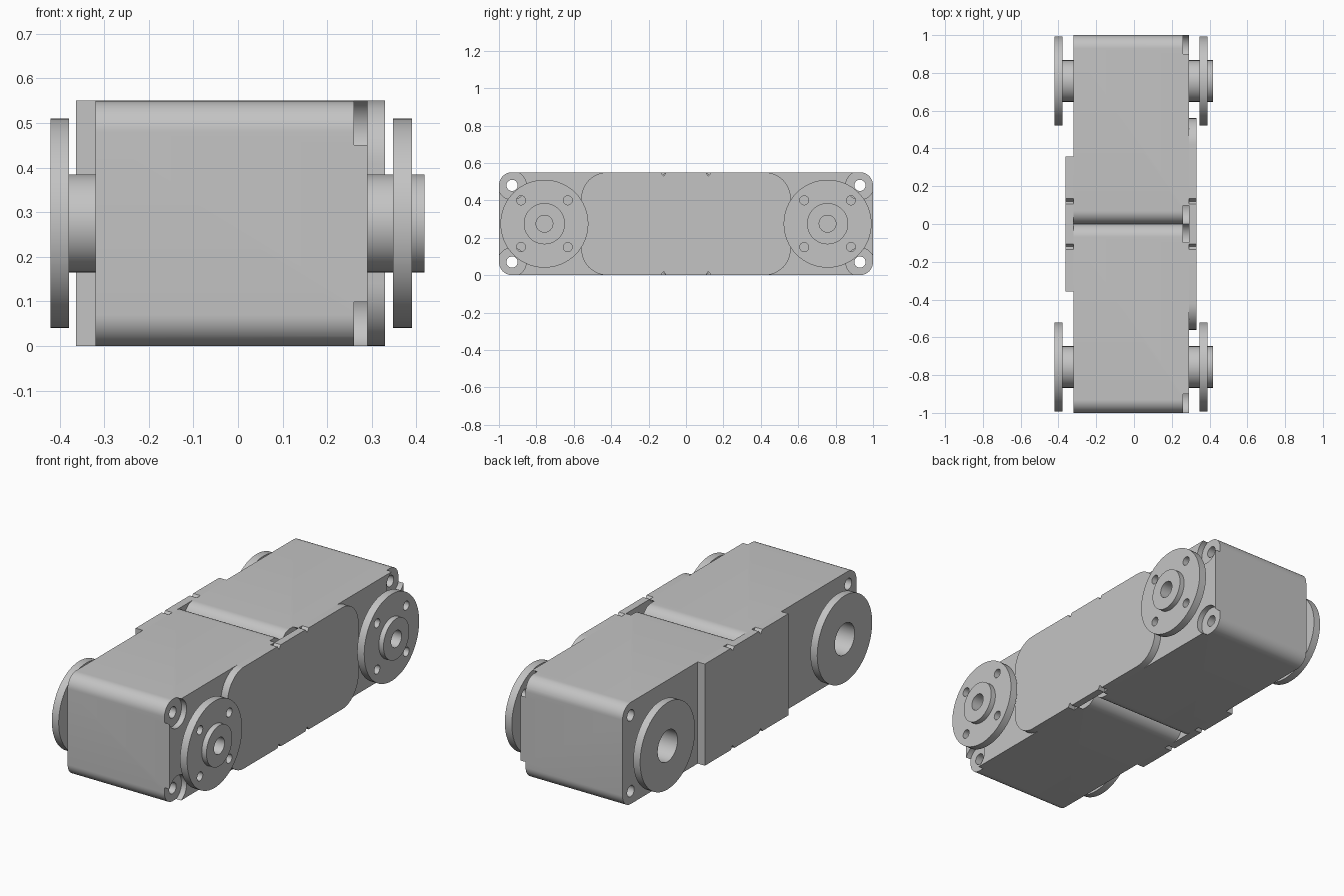
import bpy, bmesh, math

cube = bpy.data.objects.get("Cube")
if cube:
    bpy.data.objects.remove(cube, do_unlink=True)

MID = 0.275      # mid height, also half height
AXLE = 0.757     # distance of the flange axes from the middle

grey = bpy.data.materials.new("light_grey")
grey.use_nodes = True
colour = (0.55, 0.55, 0.55, 1)
grey.diffuse_color = colour
grey.node_tree.nodes["Principled BSDF"].inputs["Base Color"].default_value = colour


def arc(cy, cz, r, a0, a1, n=12):
    """Points on an arc in the side plane, angles in degrees."""
    angles = [math.radians(a0 + (a1 - a0) * i / n) for i in range(n + 1)]
    return [(cy + r * math.cos(a), cz + r * math.sin(a)) for a in angles]


def circle(cy, cz, r, n=64):
    return arc(cy, cz, r, 0, 360, n)[:-1]


def mirrored(quadrant, shared=False):
    """Complete an outline from its first quadrant (right to middle)."""
    flipped = [(-y, z) for y, z in reversed(quadrant)]
    top = quadrant + (flipped[1:] if shared else flipped)
    return top + [(-y, -z) for y, z in top]


def prism(name, outline, x0, x1):
    """Extrude an outline, given around mid height, along x."""
    bm = bmesh.new()
    face = bm.faces.new([bm.verts.new((x0, y, z + MID)) for y, z in outline])
    new = bmesh.ops.extrude_face_region(bm, geom=[face])["geom"]
    verts = [v for v in new if isinstance(v, bmesh.types.BMVert)]
    bmesh.ops.translate(bm, verts=verts, vec=(x1 - x0, 0, 0))
    bmesh.ops.recalc_face_normals(bm, faces=bm.faces)
    mesh = bpy.data.meshes.new(name)
    bm.to_mesh(mesh)
    bm.free()
    mesh.materials.append(grey)
    obj = bpy.data.objects.new(name, mesh)
    bpy.context.collection.objects.link(obj)
    return obj


def finish(obj, cuts=()):
    """Subtract round cutters (y, z, radius, x0, x1), then smooth."""
    cutters = []
    for y, z, r, x0, x1 in cuts:
        cutter = prism("cutter", circle(y, z, r, 40), x0, x1)
        cutter.hide_render = True
        mod = obj.modifiers.new("cut", "BOOLEAN")
        mod.operation, mod.solver, mod.object = "DIFFERENCE", "EXACT", cutter
        cutters.append(cutter)
    if cutters:
        deps = bpy.context.evaluated_depsgraph_get()
        mesh = bpy.data.meshes.new_from_object(obj.evaluated_get(deps))
        obj.modifiers.clear()
        obj.data = mesh
        for cutter in cutters:
            bpy.data.objects.remove(cutter, do_unlink=True)
    bpy.ops.object.select_all(action="DESELECT")
    obj.select_set(True)
    bpy.context.view_layer.objects.active = obj
    bpy.ops.object.shade_smooth_by_angle(angle=math.radians(30))


# Main body: two rounded halves meeting in a groove
R = 0.07
body = prism("body", mirrored(arc(1 - R, MID - R, R, 0, 90)
                              + arc(R, MID - R, R, 90, 180), shared=True), -0.32, 0.29)
body_cuts = []
for sy in (-1, 1):
    for sz in (-1, 1):
        z = sz * (MID - R)
        body_cuts.append((sy * 0.93, z, 0.03, -0.5, 0.5))       # screw holes
        body_cuts.append((sy * 0.93, z, 0.076, 0.26, 0.35))     # end recesses
        body_cuts.append((sy * 0.07, z, 0.076, 0.26, 0.35))     # middle recesses
    body_cuts.append((sy * AXLE, 0, 0.085, -0.5, -0.1))         # axle bores
    body_cuts.append((sy * AXLE, 0, 0.045, 0.0, 0.5))
finish(body, body_cuts)

# Side plates with small notches on the long edges
notch = [(0.135, MID), (0.12, MID - 0.02), (0.105, MID)]
finish(prism("left_plate", mirrored(arc(0.42, MID - 0.14, 0.14, 0, 90) + notch), 0.29, 0.33))
finish(prism("right_plate", mirrored([(0.357, MID)] + notch), -0.363, -0.32))

# Flanges and hubs on both sides
for sy, end in ((-1, "front"), (1, "back")):
    y = sy * AXLE
    bore = (y, 0, 0.045, 0.2, 0.5)
    bolts = [(y + a * 0.125, b * 0.125, 0.024, 0.3, 0.45) for a in (-1, 1) for b in (-1, 1)]
    finish(prism(end + "_left_hub", circle(y, 0, 0.11), 0.29, 0.418), [bore])
    finish(prism(end + "_left_flange", circle(y, 0, 0.235), 0.348, 0.39), [bore] + bolts)
    wide_bore = (y, 0, 0.085, -0.5, -0.2)
    finish(prism(end + "_right_hub", circle(y, 0, 0.11), -0.40, -0.32), [wide_bore])
    finish(prism(end + "_right_flange", circle(y, 0, 0.235), -0.42, -0.379), [wide_bore])
